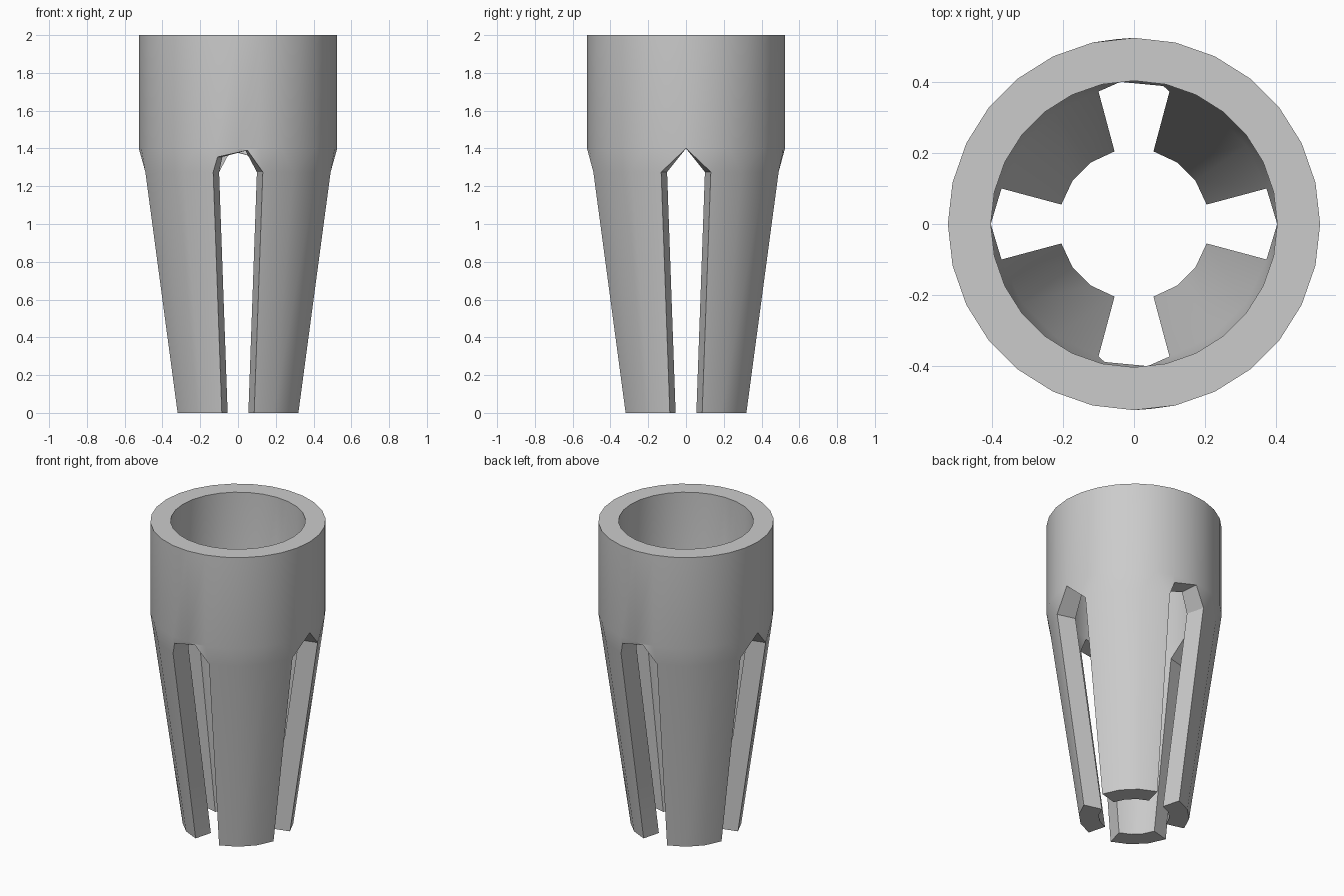
import bpy, bmesh, math

if "Cube" in bpy.data.objects:
    bpy.data.objects.remove(bpy.data.objects["Cube"])

SLOT_Z, RING_Z, TOP_Z = 1.275, 1.4, 2.0
N = 28

# The wall is laid out as a sheet of (angle, height) points, then wrapped at two radii
points, index, faces = [], {}, []

def pt(a, z):
    key = (round(a % 360, 3), z)
    if key not in index:
        index[key] = len(points)
        points.append(key)
    return index[key]

def zipper(lower, upper):
    # triangle strip between two chains ordered by angle
    i = j = 0
    while i < len(lower) - 1 or j < len(upper) - 1:
        go_up = i == len(lower) - 1 or (
            j < len(upper) - 1 and upper[j + 1][0] <= lower[i + 1][0])
        if go_up:
            faces.append([pt(*lower[i]), pt(*upper[j + 1]), pt(*upper[j])])
            j += 1
        else:
            faces.append([pt(*lower[i]), pt(*lower[i + 1]), pt(*upper[j])])
            i += 1

# Collar
step = 360 / N
for i in range(N):
    a, b = i * step, (i + 1) * step
    faces.append([pt(a, RING_Z), pt(b, RING_Z), pt(b, TOP_Z), pt(a, TOP_Z)])

# Four prongs, joined to the collar around the slot arches
for k in range(4):
    base = 90 * k
    angles = [base + d for d in (15, 35, 55, 75)]
    for a, b in zip(angles, angles[1:]):
        faces.append([pt(a, 0), pt(b, 0), pt(b, SLOT_Z), pt(a, SLOT_Z)])
    lower = [(a, SLOT_Z) for a in angles]
    if k % 2:
        lower.insert(0, (base + 5.5, 1.39))
        faces.append([pt(base - 12, 1.355), pt(base + 5.5, 1.39), pt(base, RING_Z)])
    else:
        lower.append((base + 78, 1.355))
    zipper(lower, [(base + i * step, RING_Z) for i in range(N // 4 + 1)])

# Wrap the sheet into outer and inner walls
bm = bmesh.new()

def wrap(r_low, r_high):
    out = []
    for a, z in points:
        r = r_low + (r_high - r_low) * min(z / RING_Z, 1)
        t = math.radians(a)
        out.append(bm.verts.new((r * math.cos(t), r * math.sin(t), z)))
    return out

outer = wrap(0.331, 0.525)
inner = wrap(0.212, 0.404)
edges = {(f[i - 1], f[i]) for f in faces for i in range(len(f))}
for f in faces:
    bm.faces.new([outer[i] for i in f])
    bm.faces.new([inner[i] for i in reversed(f)])

# Rims: top, slot sides and prong tips
for a, b in edges:
    if (b, a) not in edges:
        bm.faces.new([outer[b], outer[a], inner[a], inner[b]])

bmesh.ops.recalc_face_normals(bm, faces=bm.faces)
mesh = bpy.data.meshes.new("slotted_sleeve")
bm.to_mesh(mesh)
bm.free()
obj = bpy.data.objects.new("slotted_sleeve", mesh)
bpy.context.collection.objects.link(obj)
bpy.context.view_layer.objects.active = obj
obj.select_set(True)
bpy.ops.object.shade_smooth_by_angle(angle=math.radians(30))
